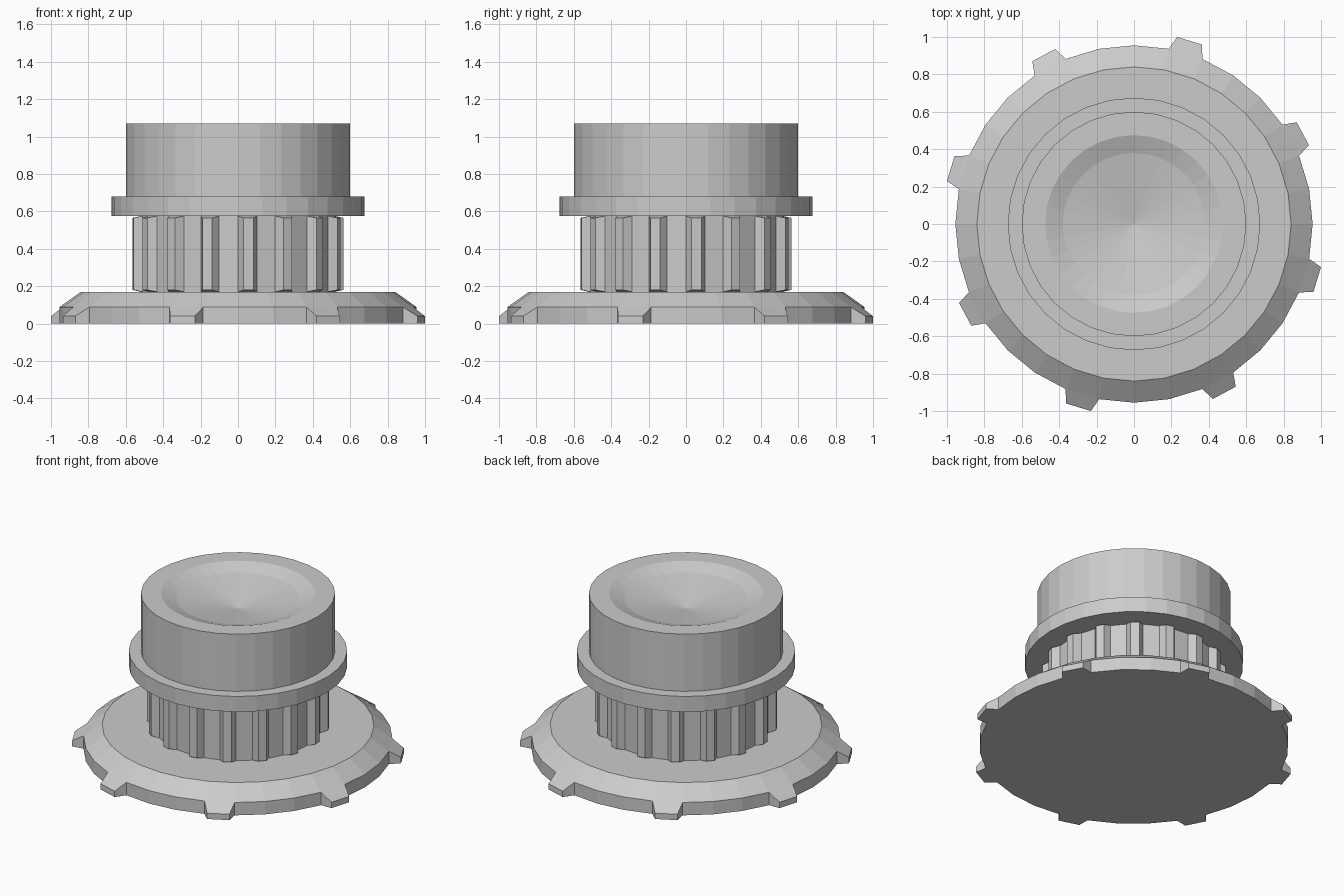
import bpy
import bmesh
from math import cos, sin, atan2, radians, tau

SIDES = 32
STEP = tau / SIDES

if "Cube" in bpy.data.objects:
    bpy.data.objects.remove(bpy.data.objects["Cube"], do_unlink=True)

grey = bpy.data.materials.new("light_grey")
grey.use_nodes = True
colour = (0.6, 0.6, 0.6, 1)
grey.diffuse_color = colour
grey.node_tree.nodes["Principled BSDF"].inputs["Base Color"].default_value = colour


def lathe(profile):
    """Turn a bottom-to-top (radius, height) profile; radius 0 ends in a point."""
    bm = bmesh.new()
    rings, walls = [], []
    for r, z in profile:
        if r == 0:
            rings.append([bm.verts.new((0, 0, z))])
        else:
            rings.append([bm.verts.new((r * cos(i * STEP), r * sin(i * STEP), z))
                          for i in range(SIDES)])
    for low, high in zip(rings, rings[1:]):
        row = []
        for i in range(SIDES):
            j = (i + 1) % SIDES
            top = [high[0]] if len(high) == 1 else [high[j], high[i]]
            row.append(bm.faces.new([low[i], low[j]] + top))
        walls.append(row)
    bm.faces.new(rings[0][::-1])
    if len(rings[-1]) > 1:
        bm.faces.new(rings[-1])
    return bm, walls


def add_teeth(bm, wall, first, every, radius, half_angle, z_low, z_high):
    """Extrude every nth wall face into a tapered tooth."""
    for i in range(first, SIDES, every):
        face = wall[i]
        middle = (i + 0.5) * STEP
        z_mid = face.calc_center_median().z
        tip = bmesh.ops.extrude_discrete_faces(bm, faces=[face])["faces"][0]
        for v in tip.verts:
            side = 1 if sin(atan2(v.co.y, v.co.x) - middle) > 0 else -1
            a = middle + side * half_angle
            v.co = (radius * cos(a), radius * sin(a),
                    z_high if v.co.z > z_mid else z_low)


def finish(name, bm):
    bmesh.ops.recalc_face_normals(bm, faces=bm.faces[:])
    mesh = bpy.data.meshes.new(name)
    bm.to_mesh(mesh)
    bm.free()
    mesh.materials.append(grey)
    bpy.context.collection.objects.link(bpy.data.objects.new(name, mesh))


# Sloped base plate with eight teeth that carry on the slope
bm, walls = lathe([(0.955, 0), (0.955, 0.088), (0.84, 0.17)])
add_teeth(bm, walls[0], 2, 4, 1.026, radians(3.9), 0, 0.04)
finish("base_plate", bm)

# Ribbed neck with sixteen ribs
bm, walls = lathe([(0.52, 0.17), (0.52, 0.575)])
add_teeth(bm, walls[0], 0, 2, 0.565, radians(2.7), 0.18, 0.565)
finish("ribbed_neck", bm)

# Collar under the cap
bm, walls = lathe([(0.675, 0.575), (0.675, 0.68)])
finish("collar", bm)

# Cap with a dished top
bm, walls = lathe([(0.6, 0.68), (0.6, 1.07), (0.475, 1.07), (0.38, 1.035), (0, 0.965)])
finish("dished_cap", bm)
